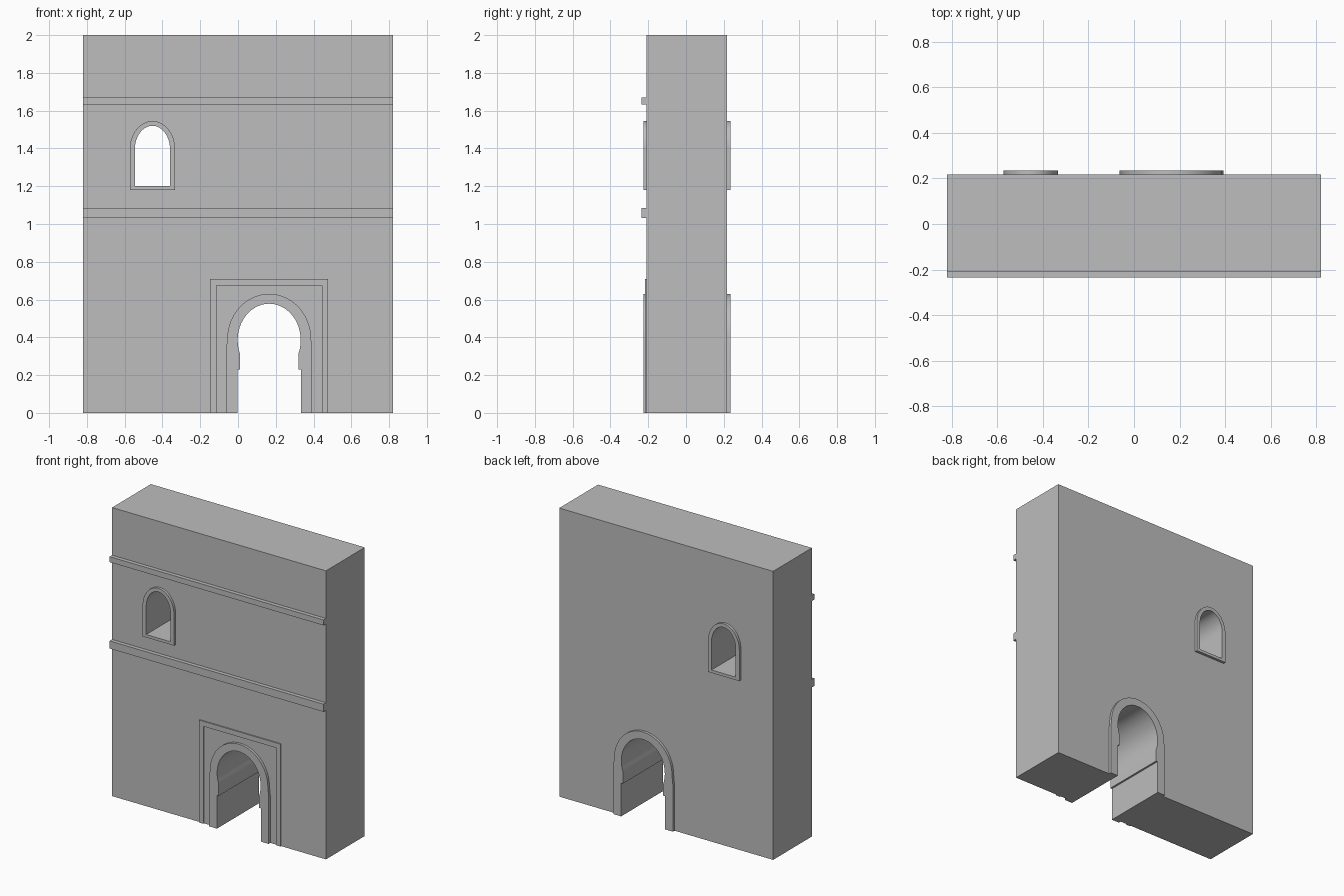
import bpy, bmesh, math

if "Cube" in bpy.data.objects:
    bpy.data.objects.remove(bpy.data.objects["Cube"])

stone = bpy.data.materials.new("grey stone")
stone.diffuse_color = (0.51, 0.51, 0.51, 1)
stone.use_nodes = True
stone.node_tree.nodes["Principled BSDF"].inputs["Base Color"].default_value = (0.51, 0.51, 0.51, 1)

FRONT, BACK, HALF = -0.208, 0.217, 0.82
TRIM = 0.018
DOOR_X, WINDOW_X = 0.165, -0.453


def arch(cx, spring, a, rise, dip=0, steps=32):
    """Elliptical arch points from right to left, starting dip degrees below the springing."""
    lo, hi = math.radians(-dip), math.radians(180 + dip)
    angles = [lo + (hi - lo) * i / steps for i in range(steps + 1)]
    return [(cx + a * math.cos(t), spring + rise * math.sin(t)) for t in angles]


def jambs(cx, points, head):
    """Mirrored jamb points (half width, height) joined by an arch head."""
    right = [(cx + x, z) for x, z in points]
    left = [(cx - x, z) for x, z in reversed(points)]
    return right + head + left


def slab(name, loops, y0, y1):
    """Closed x-z outlines (later ones are holes) extruded from y0 to y1."""
    curve = bpy.data.curves.new(name, 'CURVE')
    curve.dimensions = '2D'
    curve.fill_mode = 'BOTH'
    curve.extrude = (y1 - y0) / 2
    for loop in loops:
        spline = curve.splines.new('POLY')
        spline.points.add(len(loop) - 1)
        for p, (x, z) in zip(spline.points, loop):
            p.co = (x, z, 0, 1)
        spline.use_cyclic_u = True
    temp = bpy.data.objects.new(name + " outline", curve)
    bpy.context.collection.objects.link(temp)
    mesh = bpy.data.meshes.new_from_object(
        temp.evaluated_get(bpy.context.evaluated_depsgraph_get()))
    bpy.data.objects.remove(temp)

    # Stand the slab upright and weld its caps to its sides
    bm = bmesh.new()
    bm.from_mesh(mesh)
    for v in bm.verts:
        x, z, d = v.co
        v.co = (x, (y0 + y1) / 2 - d, z)
    bmesh.ops.remove_doubles(bm, verts=bm.verts, dist=1e-5)
    bmesh.ops.recalc_face_normals(bm, faces=bm.faces)
    bm.to_mesh(mesh)
    bm.free()
    mesh.materials.clear()
    mesh.materials.append(stone)
    mesh.name = name
    obj = bpy.data.objects.new(name, mesh)
    bpy.context.collection.objects.link(obj)
    bpy.ops.object.select_all(action='DESELECT')
    obj.select_set(True)
    bpy.context.view_layer.objects.active = obj
    bpy.ops.object.shade_smooth_by_angle(angle=math.radians(30))
    return obj


def rect(x0, x1, z0, z1):
    return [(x0, z0), (x1, z0), (x1, z1), (x0, z1)]


# Openings and the outer edges of their surrounds
door = jambs(DOOR_X, [(0.168, 0), (0.168, 0.23), (0.155, 0.23)],
             arch(DOOR_X, 0.385, 0.167, 0.193, dip=22))
door_outer = jambs(DOOR_X, [(0.228, 0), (0.228, 0.33)],
                   arch(DOOR_X, 0.39, 0.222, 0.24))
window = jambs(WINDOW_X, [(0.093, 1.2)], arch(WINDOW_X, 1.395, 0.093, 0.125))
window_outer = jambs(WINDOW_X, [(0.12, 1.18)], arch(WINDOW_X, 1.395, 0.12, 0.15))

# Wall with a doorway notch and a window hole
wall = [(HALF, 0), (HALF, 2), (-HALF, 2), (-HALF, 0)] + door[::-1]
slab("wall", [wall, window], FRONT, BACK)

# Raised surrounds on both faces
for side, y0, y1 in (("front", FRONT - TRIM, FRONT), ("back", BACK, BACK + TRIM)):
    slab(side + "_door_surround", [door_outer + door[::-1]], y0, y1)
    slab(side + "_window_surround", [window_outer, window], y0, y1)

# Thin square frame around the front doorway
frame = jambs(DOOR_X, [(0.312, 0), (0.312, 0.71)], [])
frame_inner = jambs(DOOR_X, [(0.28, 0), (0.28, 0.675)], [])
slab("door_frame", [frame + frame_inner[::-1]], FRONT - 0.008, FRONT)

# String courses across the front
slab("lower_band", [rect(-HALF, HALF, 1.033, 1.086)], -0.235, FRONT)
slab("upper_band", [rect(-HALF, HALF, 1.632, 1.67)], -0.235, FRONT)
